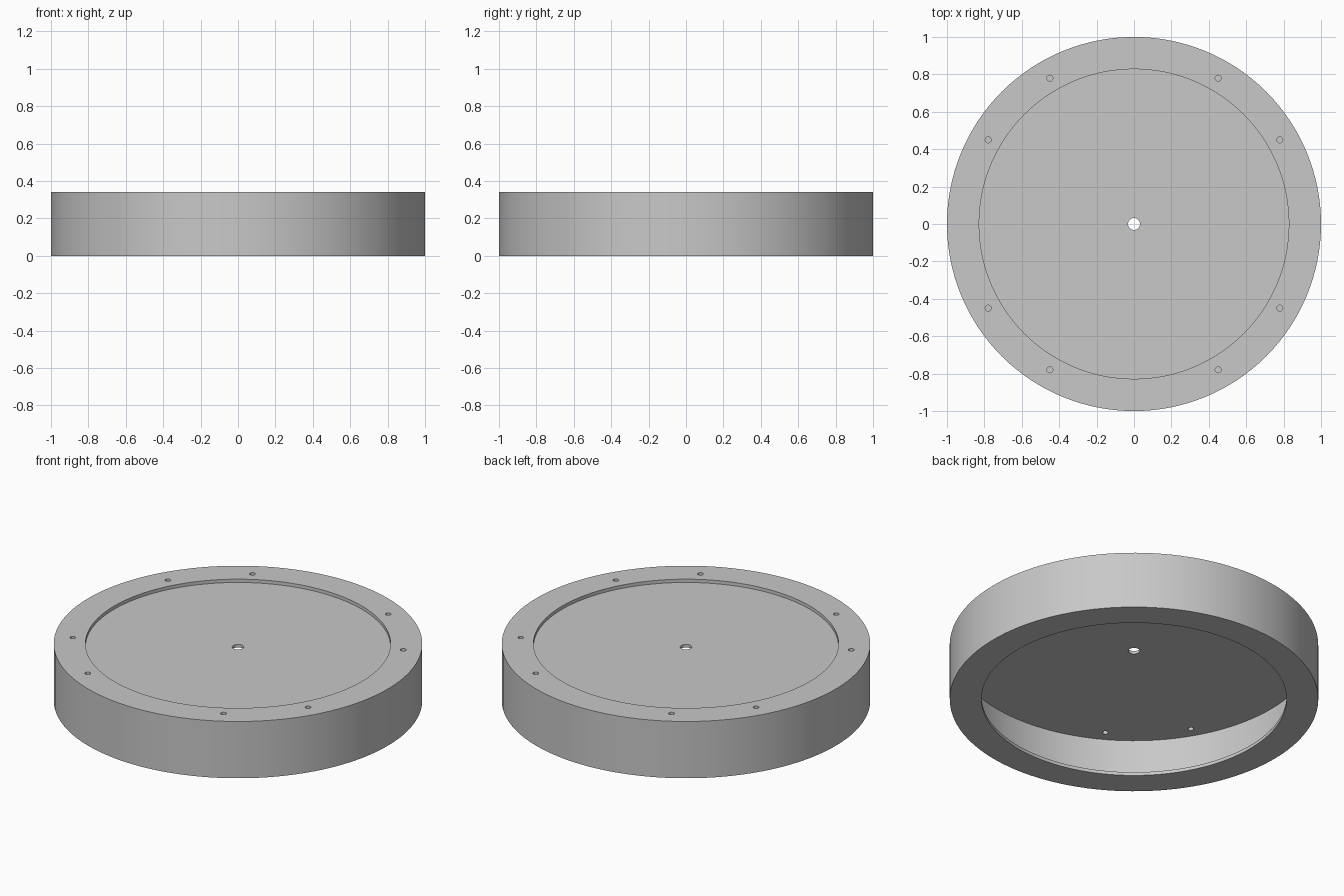
import bpy
import bmesh
from math import cos, sin, radians
from mathutils import Vector

cube = bpy.data.objects.get("Cube")
if cube:
    bpy.data.objects.remove(cube)

SEGMENTS = 128
HEIGHT, OUTER, OPENING, CAVITY = 0.34, 1.0, 0.828, 0.975
LIP, BORE = 0.02, 0.032
PLATE_TOP, PLATE_BOTTOM = HEIGHT - LIP, 0.302
SCREW_CIRCLE, SCREW_RADIUS = 0.9, 0.016

grey = bpy.data.materials.new("plain grey")
grey.use_nodes = True
colour = (0.58, 0.58, 0.58, 1)
grey.diffuse_color = colour
grey.node_tree.nodes["Principled BSDF"].inputs["Base Color"].default_value = colour


def add_object(name, bm):
    bmesh.ops.recalc_face_normals(bm, faces=bm.faces)
    mesh = bpy.data.meshes.new(name)
    bm.to_mesh(mesh)
    bm.free()
    mesh.materials.append(grey)
    obj = bpy.data.objects.new(name, mesh)
    bpy.context.collection.objects.link(obj)
    return obj


# Hollow drum: closed wall section turned around the central bore
section = [
    (BORE, PLATE_TOP), (OPENING, PLATE_TOP), (OPENING, HEIGHT), (OUTER, HEIGHT),
    (OUTER, 0), (OPENING, 0), (OPENING, LIP), (CAVITY, LIP),
    (CAVITY, PLATE_BOTTOM), (BORE, PLATE_BOTTOM),
]
bm = bmesh.new()
verts = [bm.verts.new((r, 0, z)) for r, z in section]
edges = [bm.edges.new((a, b)) for a, b in zip(verts, verts[1:] + verts[:1])]
bmesh.ops.spin(bm, geom=verts + edges, cent=(0, 0, 0), axis=(0, 0, 1),
               angle=radians(360), steps=SEGMENTS, use_merge=True)
bmesh.ops.remove_doubles(bm, verts=bm.verts, dist=0.0001)
drum = add_object("drum_housing", bm)

# Screw holes: a pair in each quadrant, through the top only
bm = bmesh.new()
for quadrant in range(4):
    for offset in (30, 60):
        a = radians(90 * quadrant + offset)
        made = bmesh.ops.create_cone(bm, cap_ends=True, segments=24, radius1=SCREW_RADIUS,
                                     radius2=SCREW_RADIUS, depth=0.2)
        bmesh.ops.translate(bm, verts=made["verts"],
                            vec=Vector((SCREW_CIRCLE * cos(a), SCREW_CIRCLE * sin(a), HEIGHT)))
cutter = add_object("screw_hole_cutter", bm)

cut = drum.modifiers.new("screw holes", "BOOLEAN")
cut.operation = "DIFFERENCE"
cut.solver = "EXACT"
cut.object = cutter
bpy.ops.object.select_all(action="DESELECT")
drum.select_set(True)
bpy.context.view_layer.objects.active = drum
bpy.ops.object.modifier_apply(modifier=cut.name)
bpy.data.objects.remove(cutter)

# Smooth round walls with crisp rims
bpy.ops.object.shade_smooth_by_angle(angle=radians(30))
